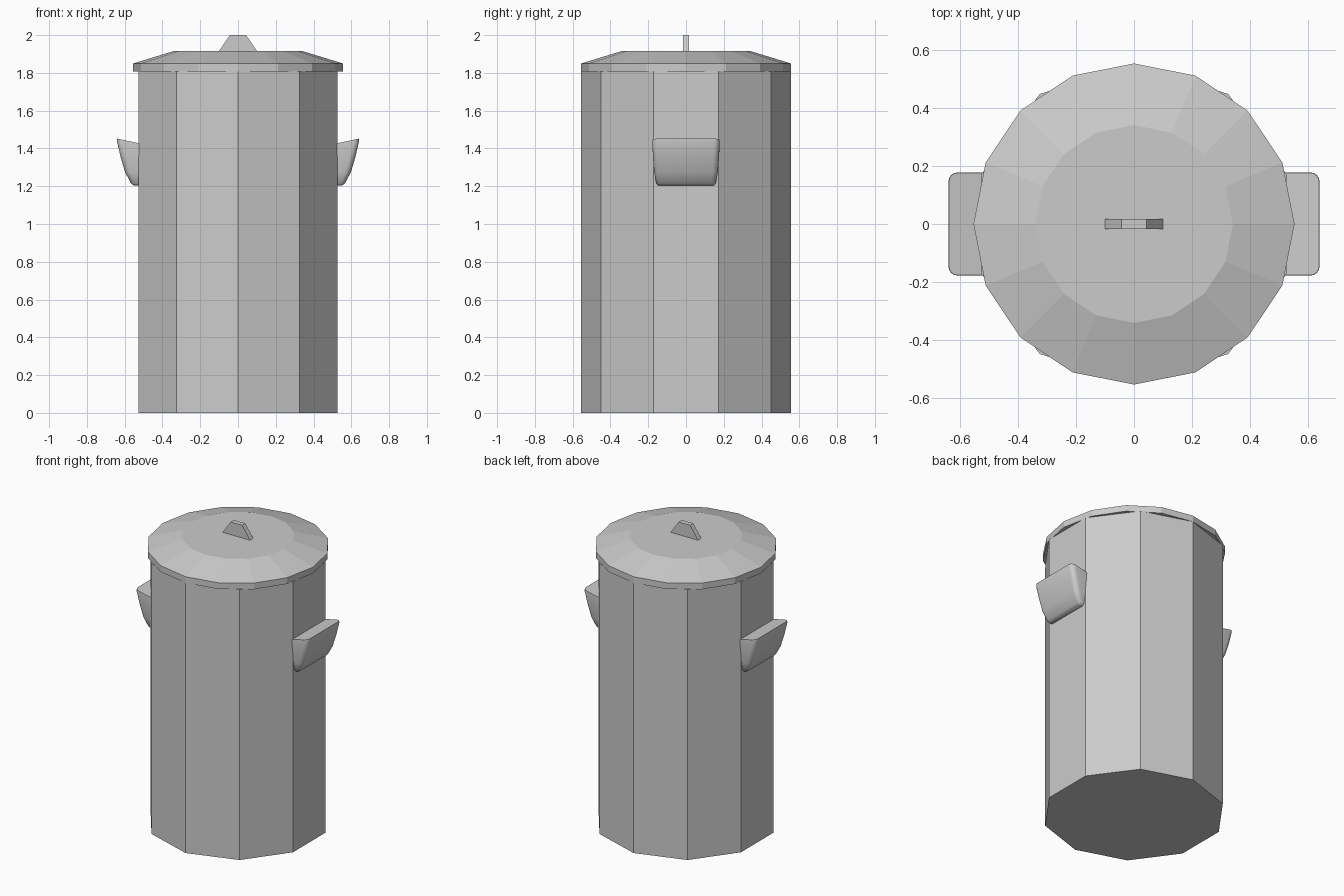
import bpy, bmesh
from math import sin, cos, pi

if "Cube" in bpy.data.objects:
    bpy.data.objects.remove(bpy.data.objects["Cube"])


def loft(name, rings, smooth=False):
    """Skin a stack of equal-length closed rings and cap both ends."""
    bm = bmesh.new()
    loops = [[bm.verts.new(p) for p in ring] for ring in rings]
    for a, b in zip(loops, loops[1:]):
        n = len(a)
        for i in range(n):
            j = (i + 1) % n
            bm.faces.new((a[i], a[j], b[j], b[i]))
    bm.faces.new(loops[0][::-1])
    bm.faces.new(loops[-1])
    bmesh.ops.recalc_face_normals(bm, faces=bm.faces[:])
    mesh = bpy.data.meshes.new(name)
    bm.to_mesh(mesh)
    bm.free()
    obj = bpy.data.objects.new(name, mesh)
    bpy.context.collection.objects.link(obj)
    if smooth:
        bpy.ops.object.select_all(action='DESELECT')
        obj.select_set(True)
        bpy.context.view_layer.objects.active = obj
        bpy.ops.object.shade_smooth_by_angle(angle=pi / 4)
    return obj


def ngon(n, r, z, start=0.0):
    return [(r * cos(start + 2 * pi * i / n), r * sin(start + 2 * pi * i / n), z)
            for i in range(n)]


# Ten-sided body with corners at front and back
loft("can_body", [ngon(10, 0.555, z, pi / 2) for z in (0, 1.81)])

# Sixteen-sided lid: straight rim, sloped shoulder, flat top
loft("lid", [ngon(16, r, z) for r, z in ((0.555, 1.808), (0.555, 1.85), (0.342, 1.915))])

# Trapezoid grip on the lid
loft("lid_grip", [[(-w, -0.017, z), (w, -0.017, z), (w, 0.017, z), (-w, 0.017, z)]
                  for w, z in ((0.103, 1.912), (0.043, 2.0))])


# Side handles: wedges with rounded outer corners, flaring upward
def handle_ring(side, x, w, z, r, tilt):
    inner = 0.522
    half = [(inner, w)]
    for k in range(5):
        a = pi / 2 * (1 - k / 4)
        half.append((x - r + r * cos(a), w - r + r * sin(a)))
    pts = half + [(px, -py) for px, py in reversed(half)]
    return [(side * px, py, z - tilt * (x - px) / (x - inner)) for px, py in pts]


sections = ((0.550, 0.145, 1.203, 0.015, 0.0),
            (0.566, 0.157, 1.215, 0.022, 0.0),
            (0.598, 0.169, 1.275, 0.030, 0.0),
            (0.623, 0.175, 1.36, 0.032, 0.0),
            (0.641, 0.178, 1.44, 0.030, 0.02),
            (0.640, 0.177, 1.452, 0.030, 0.025))
for label, side in (("right", 1), ("left", -1)):
    loft(label + "_handle", [handle_ring(side, *s) for s in sections], smooth=True)
